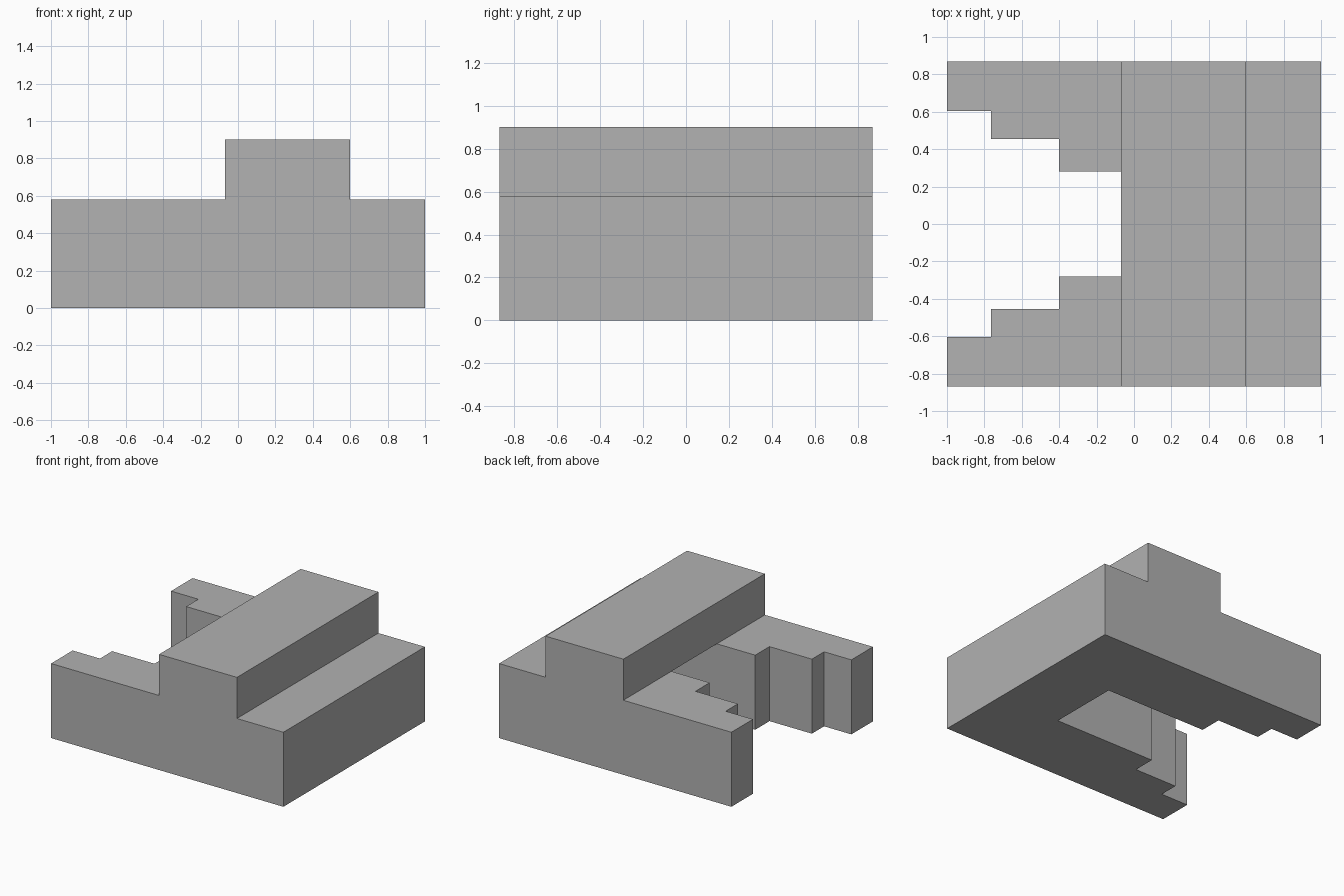
import bpy
import bmesh

cube = bpy.data.objects.get("Cube")
if cube:
    bpy.data.objects.remove(cube, do_unlink=True)

grey = bpy.data.materials.new("plain grey")
grey.use_nodes = True
colour = (0.445, 0.445, 0.445, 1)
grey.diffuse_color = colour
grey.node_tree.nodes["Principled BSDF"].inputs["Base Color"].default_value = colour

HALF_DEPTH = 0.87
BASE_TOP = 0.58
RIDGE_TOP = 0.90


def prism(name, outline, bottom, top):
    """Extrude a plan outline straight up."""
    bm = bmesh.new()
    face = bm.faces.new([bm.verts.new((x, y, bottom)) for x, y in outline])
    new = bmesh.ops.extrude_face_region(bm, geom=[face])["geom"]
    verts = [v for v in new if isinstance(v, bmesh.types.BMVert)]
    bmesh.ops.translate(bm, verts=verts, vec=(0, 0, top - bottom))
    bmesh.ops.recalc_face_normals(bm, faces=bm.faces)
    mesh = bpy.data.meshes.new(name)
    bm.to_mesh(mesh)
    bm.free()
    mesh.materials.append(grey)
    obj = bpy.data.objects.new(name, mesh)
    bpy.context.collection.objects.link(obj)
    return obj


# Base slab with a stepped recess that runs on beneath the ridge
recess = [(-1, 0.605), (-0.765, 0.605), (-0.765, 0.455), (-0.4, 0.455),
          (-0.4, 0.28), (0.47, 0.28)]
back_half = [(1, HALF_DEPTH), (-1, HALF_DEPTH)] + recess
front_half = [(x, -y) for x, y in reversed(back_half)]
body = prism("stepped_base", back_half + front_half, 0, BASE_TOP)

# Raised ridge across the full depth, roofing the inner end of the recess
ridge = prism("ridge", [(-0.07, -HALF_DEPTH), (0.6, -HALF_DEPTH),
                        (0.6, HALF_DEPTH), (-0.07, HALF_DEPTH)],
              BASE_TOP, RIDGE_TOP)

# Fuse the ridge and base into one solid
join = body.modifiers.new("join ridge", "BOOLEAN")
join.operation = "UNION"
join.solver = "EXACT"
join.object = ridge
bpy.context.view_layer.objects.active = body
bpy.ops.object.modifier_apply(modifier=join.name)
bpy.data.objects.remove(ridge, do_unlink=True)
